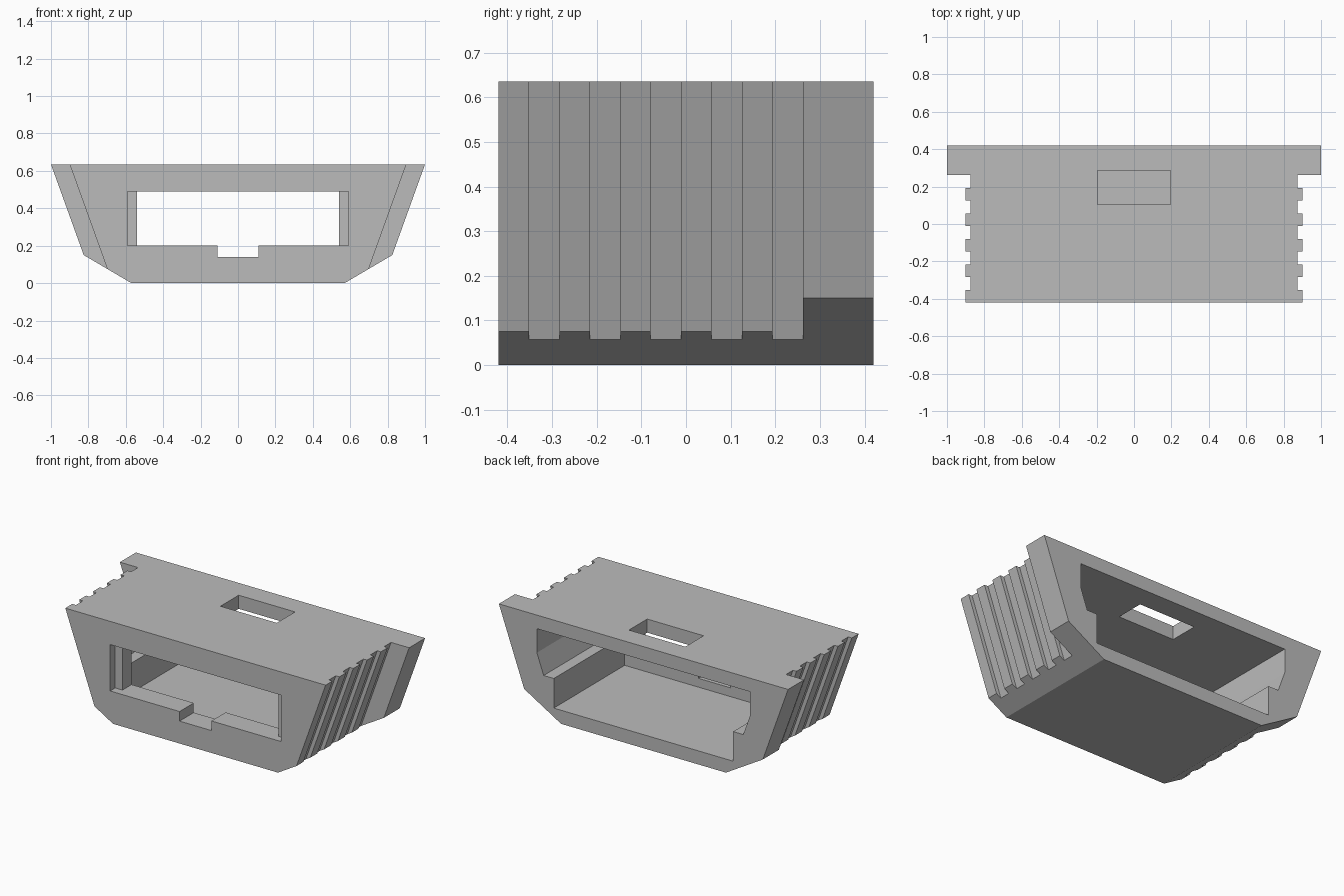
import bpy, bmesh
from mathutils import Vector

cube = bpy.data.objects.get("Cube")
if cube:
    bpy.data.objects.remove(cube, do_unlink=True)

HEIGHT, BACK, WALL = 0.635, 0.42, -0.28   # WALL: inner face of the front wall
LEAN = 0.36                               # sideways lean per unit of height

grey = bpy.data.materials.new("matte_grey")
grey.use_nodes = True
colour = (0.5, 0.5, 0.5, 1)
grey.diffuse_color = colour
grey.node_tree.nodes["Principled BSDF"].inputs["Base Color"].default_value = colour


def prism(name, points, travel):
    """Extrude a closed 3D outline along the travel vector."""
    bm = bmesh.new()
    face = bm.faces.new([bm.verts.new(p) for p in points])
    new = bmesh.ops.extrude_face_region(bm, geom=[face])["geom"]
    bmesh.ops.translate(bm, vec=Vector(travel),
                        verts=[v for v in new if isinstance(v, bmesh.types.BMVert)])
    bmesh.ops.recalc_face_normals(bm, faces=bm.faces)
    mesh = bpy.data.meshes.new(name)
    bm.to_mesh(mesh)
    bm.free()
    obj = bpy.data.objects.new(name, mesh)
    bpy.context.collection.objects.link(obj)
    return obj


def mirrored(half):
    """Complete a right-hand half profile with its mirror image."""
    return half + [(-x, z) for x, z in reversed(half)]


def slab(name, half, y0, y1):
    """Symmetric x-z profile running from y0 to y1."""
    return prism(name, [(x, y0, z) for x, z in mirrored(half)], (0, y1 - y0, 0))


# Hull: flat bottom, chamfered bilge and flared sides
hull = slab("housing", [(0.57, 0), (0.825, 0.15), (1, HEIGHT)], -BACK, BACK)
hull.data.materials.append(grey)
cutters = []

# Ribbed sides: comb outline swept along the lean of the wall
fin, groove, pitch = 0.9 - LEAN * HEIGHT, 0.875 - LEAN * HEIGHT, 0.0682
comb = [(1.3, -0.5), (fin, -0.5)]
for i in range(5):
    y = -BACK + pitch * (2 * i + 1)
    comb += [(fin, y), (groove, y), (groove, y + pitch)]
    if i < 4:
        comb.append((fin, y + pitch))
comb.append((1.3, -BACK + pitch * 10))
low, high = -0.1, 0.75
for side in (-1, 1):
    outline = [(side * (x + LEAN * low), y, low) for x, y in comb]
    cutters.append(prism("rib_cutter", outline,
                         (side * LEAN * (high - low), 0, high - low)))

# Cavity, open at the back, with a ledge along each side
cavity = [(0.62, 0.085), (0.62, 0.27), (0.69, 0.27), (0.737, 0.4), (0.737, 0.55)]
cutters.append(slab("cavity_cutter", cavity, WALL, 0.5))

# Front window: wide recess, narrower opening and a notch in the sill
cutters.append(slab("recess_cutter", [(0.59, 0.2), (0.59, 0.49)], -0.5, -0.37))
opening = [(0.11, 0.14), (0.11, 0.2), (0.54, 0.2), (0.54, 0.49)]
cutters.append(slab("opening_cutter", opening, -0.5, WALL + 0.05))

# Rectangular hole through the roof
hole = [(-0.195, 0.105), (0.195, 0.105), (0.195, 0.285), (-0.195, 0.285)]
cutters.append(prism("roof_cutter", [(x, y, 0.5) for x, y in hole], (0, 0, 0.3)))

# Carve everything out, then bake the result
for cutter in cutters:
    cutter.hide_render = True
    mod = hull.modifiers.new(cutter.name, "BOOLEAN")
    mod.operation, mod.solver, mod.object = "DIFFERENCE", "EXACT", cutter
graph = bpy.context.evaluated_depsgraph_get()
baked = bpy.data.meshes.new_from_object(hull.evaluated_get(graph))
hull.modifiers.clear()
hull.data = baked
for cutter in cutters:
    bpy.data.objects.remove(cutter, do_unlink=True)
baked.name = "housing"
baked.materials.clear()
baked.materials.append(grey)
